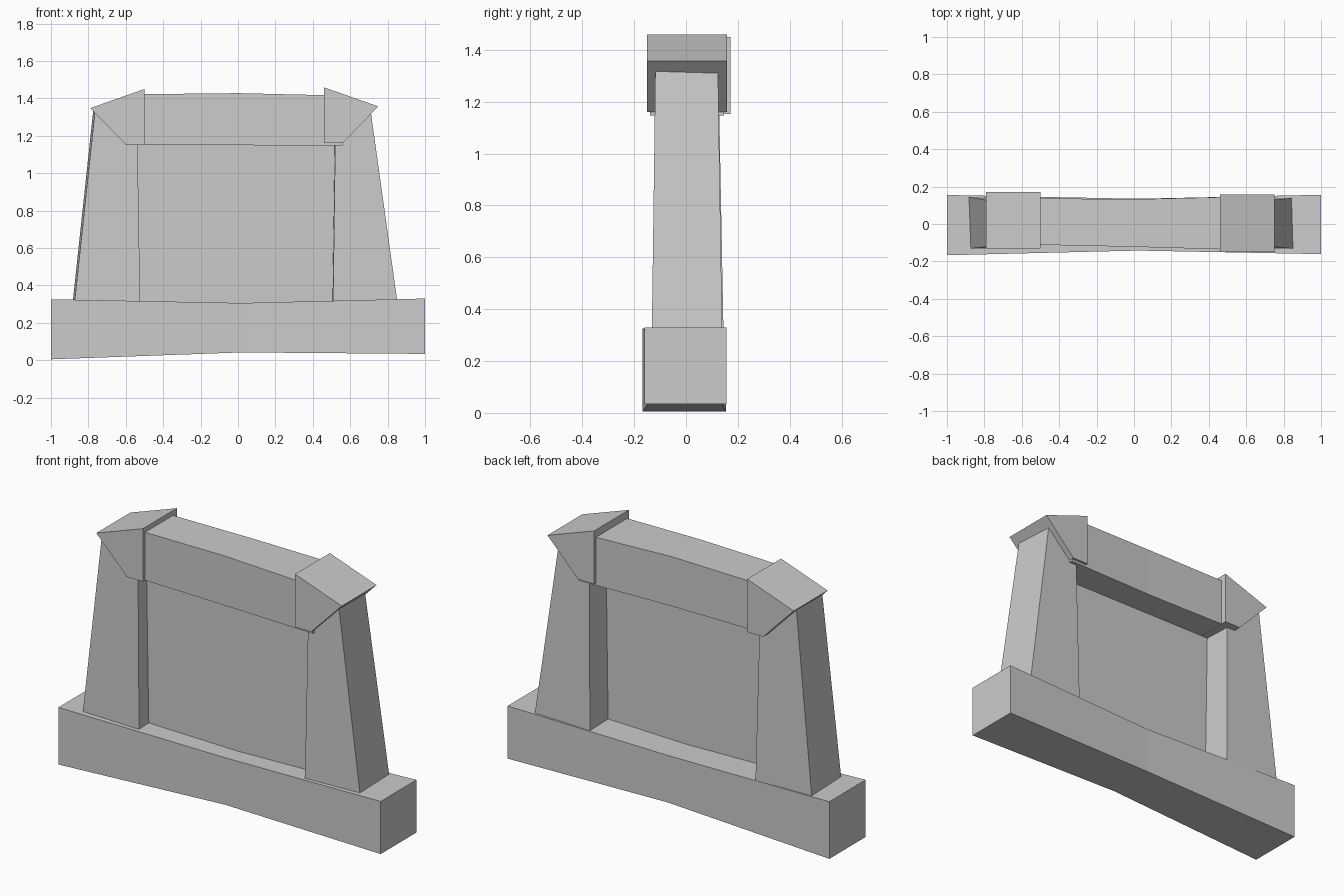
import bpy, bmesh

if "Cube" in bpy.data.objects:
    bpy.data.objects.remove(bpy.data.objects["Cube"])


def loft(name, rings):
    """Skin matching rings of points and cap both ends."""
    bm = bmesh.new()
    loops = [[bm.verts.new(p) for p in ring] for ring in rings]
    n = len(loops[0])
    for a, b in zip(loops, loops[1:]):
        for i in range(n):
            j = (i + 1) % n
            bm.faces.new((a[i], a[j], b[j], b[i]))
    bm.faces.new(loops[0])
    bm.faces.new(loops[-1])
    bmesh.ops.recalc_face_normals(bm, faces=bm.faces)
    mesh = bpy.data.meshes.new(name)
    bm.to_mesh(mesh)
    bm.free()
    obj = bpy.data.objects.new(name, mesh)
    bpy.context.collection.objects.link(obj)
    return obj


def beam(name, sections):
    """Horizontal beam from (x, y0, y1, z0, z1) sections."""
    return loft(name, [[(x, y0, z0), (x, y1, z0), (x, y1, z1), (x, y0, z1)]
                       for x, y0, y1, z0, z1 in sections])


def pillar(name, sections, twist=0.01):
    """Upright from (z, x0, x1, y0, y1) sections, back edge slightly shifted."""
    return loft(name, [[(x0, y0, z), (x1, y0, z), (x1 - twist, y1, z), (x0 - twist, y1, z)]
                       for z, x0, x1, y0, y1 in sections])


def cap(name, profile, y0, y1):
    """Corner block: an x-z profile extruded along y."""
    return loft(name, [[(x, y, z) for x, z in profile] for y in (y0, y1)])


# Slightly bowed stone base
beam("base", [(-1.0, -0.167, 0.155, 0.005, 0.326),
              (0.02, -0.142, 0.135, 0.042, 0.306),
              (1.0, -0.161, 0.156, 0.034, 0.33)])

# Tapered pillars
pillar("left_pillar", [(0.29, -0.876, -0.523, -0.132, 0.145),
                       (1.335, -0.764, -0.54, -0.118, 0.125)])
pillar("right_pillar", [(0.29, 0.508, 0.855, -0.132, 0.14),
                        (1.335, 0.522, 0.709, -0.118, 0.123)], 0.008)

# Thin recessed panel
beam("panel", [(-0.56, -0.04, -0.03, 0.29, 1.17),
               (0.56, -0.04, -0.03, 0.29, 1.17)])

# Lintel between the caps
beam("lintel", [(-0.56, -0.11, 0.138, 1.153, 1.422),
                (0.0, -0.122, 0.132, 1.15, 1.428),
                (0.56, -0.138, 0.146, 1.147, 1.43 - 0.015)])

# Pointed corner caps
cap("left_cap", [(-0.5, 1.45), (-0.79, 1.348), (-0.6, 1.152), (-0.5, 1.152)], -0.13, 0.171)
cap("right_cap", [(0.46, 1.459), (0.75, 1.357), (0.56, 1.161), (0.46, 1.161)], -0.15, 0.159)
